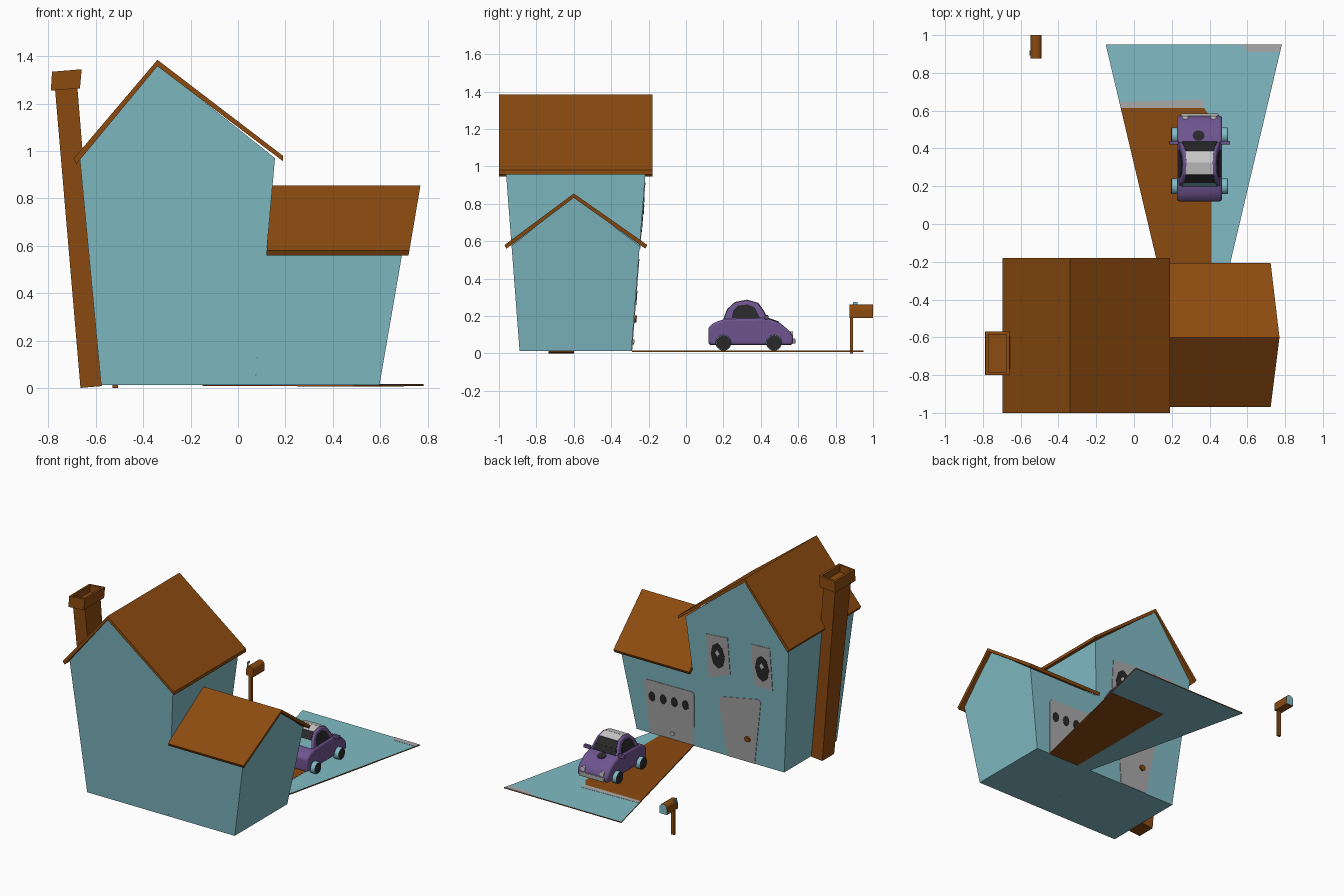
import bpy, bmesh, math
from mathutils import Vector

if "Cube" in bpy.data.objects:
    bpy.data.objects.remove(bpy.data.objects["Cube"])


def material(name, rgb):
    m = bpy.data.materials.new(name)
    m.diffuse_color = (*rgb, 1)
    m.use_nodes = True
    m.node_tree.nodes["Principled BSDF"].inputs["Base Color"].default_value = m.diffuse_color
    return m


TEAL = material("teal", (0.22, 0.50, 0.56))
BROWN = material("brown", (0.26, 0.07, 0.005))
PURPLE = material("purple", (0.156, 0.088, 0.27))
GREY = material("grey", (0.40, 0.40, 0.40))
PALE = material("pale_grey", (0.58, 0.58, 0.58))
DARK = material("dark", (0.022, 0.022, 0.024))


def prism(name, a, b, mat, hollow=None, bevel=0):
    """Solid joining two matching outlines; b is the upper outline if hollow=(rim, depth)."""
    bm = bmesh.new()
    va, vb = [bm.verts.new(p) for p in a], [bm.verts.new(p) for p in b]
    n = len(va)
    bm.faces.new(va)
    cap = bm.faces.new(vb)
    for i in range(n):
        j = (i + 1) % n
        bm.faces.new((va[i], va[j], vb[j], vb[i]))
    bmesh.ops.recalc_face_normals(bm, faces=bm.faces[:])
    if hollow:
        bmesh.ops.inset_region(bm, faces=[cap], thickness=hollow[0])
        floor = bmesh.ops.extrude_discrete_faces(bm, faces=[cap])["faces"][0]
        bmesh.ops.translate(bm, verts=floor.verts[:], vec=(0, 0, -hollow[1]))
    me = bpy.data.meshes.new(name)
    bm.to_mesh(me)
    bm.free()
    me.materials.append(mat)
    ob = bpy.data.objects.new(name, me)
    bpy.context.collection.objects.link(ob)
    if bevel:
        mod = ob.modifiers.new("bevel", "BEVEL")
        mod.width, mod.segments, mod.limit_method = bevel, 3, "ANGLE"
        mod.angle_limit = math.radians(20)
        bpy.context.view_layer.objects.active = ob
        ob.select_set(True)
        bpy.ops.object.shade_smooth_by_angle(angle=math.radians(50))
        ob.select_set(False)
    return ob


def paint(ob, mat, rule):
    ob.data.materials.append(mat)
    k = len(ob.data.materials) - 1
    for f in ob.data.polygons:
        if rule(f):
            f.material_index = k


def rect(x0, x1, y0, y1, z0, z1=None):
    z1 = z0 if z1 is None else z1
    return [(x0, y0, z0), (x1, y0, z1), (x1, y1, z1), (x0, y1, z0)]


def box(name, x0, x1, y0, y1, z0, z1, mat, bevel=0):
    return prism(name, rect(x0, x1, y0, y1, z0), rect(x0, x1, y0, y1, z1), mat, bevel=bevel)


def slab(name, outline, z0, z1, mat):
    return prism(name, [(x, y, z0) for x, y in outline], [(x, y, z1) for x, y in outline], mat)


# Walls flare outward with height
def facade(z):
    return -0.293 + 0.079 * z


def rear(z):
    return -0.889 - 0.076 * z


def side(z):
    return 0.07 + 0.0885 * z


house = [(-0.578, 0.012), (0.071, 0.012), (0.156, 0.97), (-0.34, 1.365), (-0.668, 0.97)]
prism("house_walls", [(x, rear(z), z) for x, z in house], [(x, facade(z), z) for x, z in house], TEAL)
wing = [(rear(0.012), 0.012), (rear(0.575), 0.575), (-0.6, 0.84), (facade(0.575), 0.575), (facade(0.012), 0.012)]
prism("garage_walls", [(side(z), y, z) for y, z in wing],
      [(0.595 + 0.173 * z, y, z) for y, z in wing], TEAL)

# Chevron roofs
roof = [(-0.695, 0.967), (-0.34, 1.385), (0.19, 0.98), (0.19, 0.957), (-0.34, 1.358), (-0.682, 0.945)]
prism("house_roof", [(x, -1.0, z) for x, z in roof], [(x, -0.18, z) for x, z in roof], BROWN)
low = [(-0.97, 0.58), (-0.6, 0.855), (-0.207, 0.58), (-0.217, 0.56), (-0.6, 0.832), (-0.96, 0.56)]
prism("garage_roof", [(side(z), y, z) for y, z in low],
      [(0.72 + 0.17 * (z - 0.56), y, z) for y, z in low], BROWN)

# Leaning chimney with an open cap
prism("chimney_shaft", rect(-0.665, -0.575, -0.735, -0.6, 0.0, 0.008),
      rect(-0.772, -0.678, -0.775, -0.595, 1.258, 1.268), BROWN)
prism("chimney_cap", rect(-0.79, -0.667, -0.8, -0.57, 1.255, 1.265),
      rect(-0.785, -0.66, -0.8, -0.57, 1.335, 1.345), BROWN, hollow=(0.022, 0.05))


# Painted plates on the facade
def plate(name, pts, mat, lift=0.004):
    return prism(name, [(x, facade(z) - 0.002, z) for x, z in pts],
                 [(x, facade(z) + lift, z) for x, z in pts], mat)


def oval(x, z, rx, rz, n=10):
    return [(x + rx * math.cos(i * math.tau / n), z + rz * math.sin(i * math.tau / n)) for i in range(n)]


plate("front_door", [(-0.13, 0.013), (-0.345, 0.013), (-0.42, 0.49), (-0.395, 0.505), (-0.1, 0.445), (-0.08, 0.42)], GREY)
plate("front_door_knob", oval(-0.3, 0.185, 0.022, 0.02), BROWN, 0.015)
plate("garage_door", [(0.49, 0.013), (0.14, 0.013), (0.115, 0.40), (0.13, 0.415), (0.5, 0.41), (0.515, 0.39)], GREY)
plate("garage_handle", oval(0.305, 0.06, 0.016, 0.014), PALE, 0.012)
for i in range(4):
    plate(f"garage_window_{i}", oval(0.457 - 0.089 * i, 0.292 + 0.003 * i, 0.026, 0.036), DARK, 0.007)
frames = [[(-0.01, 0.56), (-0.184, 0.63), (-0.178, 0.90), (-0.005, 0.885)],
          [(-0.37, 0.607), (-0.52, 0.60), (-0.515, 0.915), (-0.365, 0.907)]]
for i, (frame, cx, cz) in enumerate(zip(frames, (-0.092, -0.445), (0.745, 0.745))):
    plate(f"window_frame_{i}", frame, GREY)
    plate(f"window_glass_{i}", oval(cx, cz, 0.055, 0.095, 8), DARK, 0.006)
    plate(f"window_glint_{i}", oval(cx, cz + 0.02, 0.018, 0.025, 4), PALE, 0.008)


# Driveway, wider toward the street, with paved patches
def left(y):
    return 0.143 - 0.236 * (y + 0.29)


def right(y):
    return 0.49 + 0.236 * (y + 0.29)


drive = slab("driveway", [(left(-0.29), -0.29), (right(-0.29), -0.29), (right(0.95), 0.95), (left(0.95), 0.95)],
             0.008, 0.015, TEAL)
paint(drive, BROWN, lambda f: abs(f.normal.z) < 0.5)
slab("path_patch", [(left(-0.29), -0.29), (0.41, -0.29), (0.41, 0.56), (0.37, 0.615), (left(0.615), 0.615)],
     0.014, 0.0165, BROWN)
slab("path_edge", [(left(0.615), 0.615), (0.37, 0.615), (0.37, 0.66), (left(0.645), 0.645)], 0.014, 0.0165, GREY)
slab("corner_patch", [(0.6, 0.91), (right(0.91), 0.91), (right(0.95), 0.95), (0.58, 0.95)], 0.014, 0.0165, GREY)
slab("underside_patch", [(0.25, -0.29), (right(-0.29), -0.29), (right(0.6), 0.6), (0.25, 0.6)], 0.0065, 0.009, BROWN)

# Car body
CX = 0.347
hull = [(0.12, 0.045), (0.12, 0.14), (0.15, 0.165), (0.21, 0.185), (0.43, 0.19), (0.5, 0.165),
        (0.555, 0.12), (0.575, 0.085), (0.57, 0.045)]
body = prism("car_body", [(CX - 0.12, y, z) for y, z in hull], [(CX + 0.12, y, z) for y, z in hull], PURPLE, bevel=0.014)
paint(body, DARK, lambda f: f.normal.z < -0.8)


def cabin_half(z):
    return 0.113 - 0.24 * (z - 0.17)


cabin = [(0.195, 0.16), (0.22, 0.232), (0.262, 0.272), (0.325, 0.285), (0.385, 0.268), (0.415, 0.225), (0.445, 0.16)]
top = prism("car_cabin", [(CX - cabin_half(z), y, z) for y, z in cabin],
            [(CX + cabin_half(z), y, z) for y, z in cabin], PURPLE, bevel=0.007)


# Panels following the cabin profile: windscreen, roof, rear window
def cabin_panel(name, i, mat, inset):
    (y0, z0), (y1, z1) = cabin[i], cabin[i + 1]
    out = Vector((0, -(z1 - z0), y1 - y0)).normalized() * 0.003
    h0, h1 = cabin_half(z0) - inset, cabin_half(z1) - inset
    base = [Vector(p) for p in ((CX - h0, y0, z0), (CX + h0, y0, z0), (CX + h1, y1, z1), (CX - h1, y1, z1))]
    prism(name, [p - out for p in base], [p + out for p in base], mat)


for i, (label, mat) in enumerate((("rear_plate", TEAL), ("rear_window", DARK), ("roof_panel_back", PALE),
                                  ("roof_panel_front", PALE), ("windscreen_top", DARK), ("windscreen", DARK))):
    cabin_panel("car_" + label, i, mat, 0.016)

# Mirrored car parts
glass = [(0.245, 0.19), (0.252, 0.23), (0.28, 0.256), (0.33, 0.262), (0.368, 0.245), (0.395, 0.19)]
for s, tag in ((-1, "left"), (1, "right")):
    prism(f"car_side_window_{tag}", [(CX + s * (cabin_half(z) - 0.002), y, z) for y, z in glass],
          [(CX + s * (cabin_half(z) + 0.003), y, z) for y, z in glass], DARK)
    x0, x1 = sorted((CX + s * 0.11, CX + s * 0.162))
    box(f"car_mirror_{tag}", x0, x1, 0.42, 0.44, 0.18, 0.205, PURPLE, 0.004)
    for y in (0.2, 0.47):
        ring = oval(y, 0.057, 0.042, 0.042, 20)
        tyre = prism(f"car_wheel_{tag}_{'rear' if y < 0.3 else 'front'}",
                     [(CX + s * 0.105, a, b) for a, b in ring], [(CX + s * 0.15, a, b) for a, b in ring],
                     TEAL, bevel=0.007)
        paint(tyre, DARK, lambda f: abs(f.normal.x) > 0.8)
    lamp = oval(CX + s * 0.075, 0.102, 0.018, 0.016, 12)
    prism(f"car_headlight_{tag}", [(x, 0.55, z) for x, z in lamp], [(x, 0.573, z) for x, z in lamp], PALE)
box("car_front_bumper", CX - 0.1, CX + 0.1, 0.56, 0.585, 0.052, 0.08, GREY, 0.005)
prism("car_hood_mark", [(x, y, 0.162 + (0.47 - y) * 0.35) for x, y in oval(CX - 0.005, 0.468, 0.032, 0.028, 12)],
      [(x, y, 0.18 + (0.47 - y) * 0.35) for x, y in oval(CX - 0.005, 0.468, 0.032, 0.028, 12)], DARK)

# Mailbox on a post
MX = -0.518
box("mailbox_post", MX - 0.012, MX + 0.012, 0.876, 0.892, 0.0, 0.2, BROWN)
arch = [(MX - 0.029, 0.19), (MX + 0.029, 0.19)] + [
    (MX + 0.029 * math.cos(a * math.pi / 8), 0.233 + 0.029 * math.sin(a * math.pi / 8)) for a in range(9)]
mailbox = prism("mailbox_box", [(x, 0.875, z) for x, z in arch], [(x, 1.0, z) for x, z in arch], BROWN)
paint(mailbox, TEAL, lambda f: f.normal.y > 0.8)
box("mailbox_flag_arm", MX - 0.036, MX - 0.029, 0.893, 0.903, 0.22, 0.275, TEAL)
box("mailbox_flag", MX - 0.036, MX - 0.029, 0.893, 0.918, 0.26, 0.275, TEAL)
